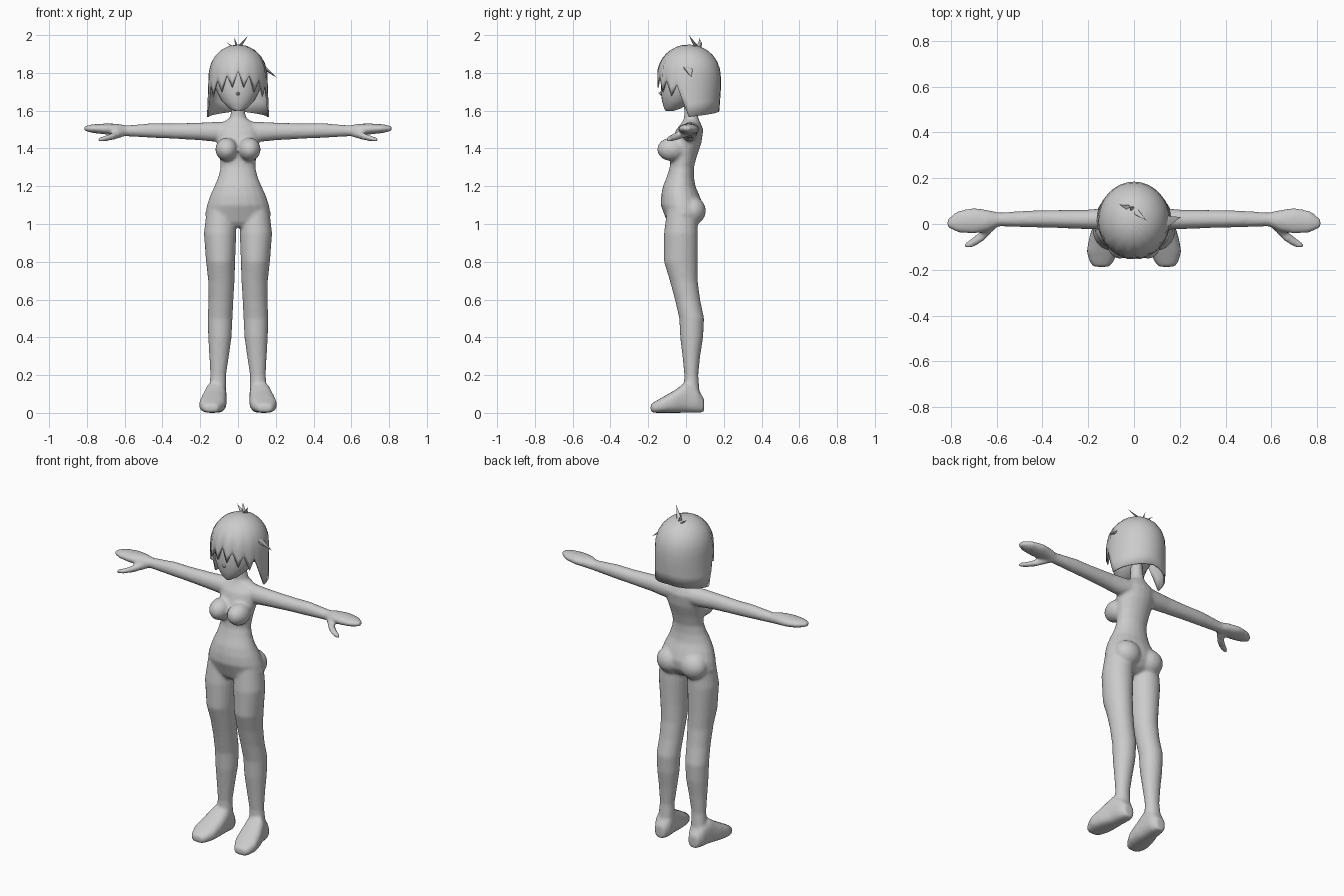
import bpy, bmesh, math
from mathutils import Vector, Matrix

cube = bpy.data.objects.get("Cube")
if cube:
    bpy.data.objects.remove(cube, do_unlink=True)

grey = bpy.data.materials.new("plain_grey")
grey.use_nodes = True
colour = (0.6, 0.6, 0.6, 1)
grey.diffuse_color = colour
grey.node_tree.nodes["Principled BSDF"].inputs["Base Color"].default_value = colour


def loft(bm, rings, axis, side=1, count=20, power=1.0):
    """Skin elliptical rings (x, y, z, radius a, radius b) set across an axis."""
    loops = []
    for x, y, z, ra, rb in rings:
        loop = []
        for i in range(count):
            c, s = (math.copysign(abs(f) ** power, f) for f in
                    (math.cos(math.tau * i / count), math.sin(math.tau * i / count)))
            a, b = ra * c, rb * s
            off = {"x": (0, a, b), "y": (a, 0, b), "z": (a, b, 0)}[axis]
            p = Vector((x, y, z)) + Vector(off)
            loop.append(bm.verts.new((p.x * side, p.y, p.z)))
        loops.append(loop)
    for low, high in zip(loops, loops[1:]):
        for i in range(count):
            j = (i + 1) % count
            bm.faces.new((low[i], low[j], high[j], high[i]))
    bm.faces.new(loops[0])
    bm.faces.new(loops[-1])


def ball(bm, centre, radii):
    bmesh.ops.create_uvsphere(bm, u_segments=20, v_segments=12, radius=1,
                              matrix=Matrix.Translation(centre) @ Matrix.Diagonal((*radii, 1)))


def finish(bm, name, angle=None):
    bmesh.ops.recalc_face_normals(bm, faces=bm.faces)
    mesh = bpy.data.meshes.new(name)
    bm.to_mesh(mesh)
    bm.free()
    mesh.materials.append(grey)
    obj = bpy.data.objects.new(name, mesh)
    bpy.context.collection.objects.link(obj)
    if angle:
        bpy.ops.object.select_all(action="DESELECT")
        obj.select_set(True)
        bpy.context.view_layer.objects.active = obj
        bpy.ops.object.shade_smooth_by_angle(angle=math.radians(angle))
    return obj


# Body: torso, limbs, hands and feet fused into one skin
body = bmesh.new()
loft(body, [(0, -.03, .985, .09, .05), (0, -.02, 1.01, .16, .08), (0, -.015, 1.05, .174, .1),
            (0, -.022, 1.1, .165, .112), (0, -.03, 1.15, .148, .102), (0, -.036, 1.2, .125, .086),
            (0, -.03, 1.25, .104, .072), (0, -.022, 1.3, .092, .064), (0, -.012, 1.36, .098, .07),
            (0, .002, 1.43, .112, .08), (0, .02, 1.5, .115, .072), (0, .027, 1.535, .088, .05),
            (0, .028, 1.56, .045, .038), (0, .025, 1.6, .036, .034), (0, .015, 1.68, .036, .034)], "z")
for side in (1, -1):
    ball(body, (.06 * side, -.075, 1.395), (.06, .078, .062))
    ball(body, (.078 * side, .035, 1.07), (.08, .07, .075))
    # Leg
    loft(body, [(.09, -.02, 1.08, .075, .08), (.095, -.027, .95, .086, .09),
                (.092, -.028, .8, .077, .089), (.088, -.012, .7, .07, .074),
                (.09, .008, .6, .066, .067), (.095, .03, .5, .066, .066),
                (.096, .03, .4, .062, .061), (.1, .028, .3, .052, .047),
                (.105, .028, .2, .042, .037), (.11, .03, .08, .048, .045)], "z", side)
    # Foot
    loft(body, [(.112, .095, .04, .03, .036), (.112, .06, .065, .05, .065),
                (.118, 0, .082, .058, .082), (.128, -.06, .06, .068, .06),
                (.137, -.12, .043, .07, .043), (.142, -.165, .03, .052, .03),
                (.142, -.187, .025, .035, .021)], "y", side, power=.75)
    # Arm and mitten hand
    loft(body, [(.05, .028, 1.49, .05, .052), (.13, .022, 1.488, .047, .052),
                (.2, .02, 1.49, .043, .047), (.35, .022, 1.492, .039, .04),
                (.45, .022, 1.495, .037, .039), (.59, .02, 1.493, .03, .029),
                (.64, .015, 1.5, .047, .031), (.7, .014, 1.503, .057, .029),
                (.77, .01, 1.505, .047, .023), (.815, .003, 1.506, .018, .012)], "x", side)
    # Thumb
    loft(body, [(.6, .01, 1.485, .025, .022), (.66, -.05, 1.465, .026, .02),
                (.7, -.078, 1.453, .022, .015), (.738, -.096, 1.447, .012, .011)], "x", side)
skin = finish(body, "body")
remesh = skin.modifiers.new("fuse", "REMESH")
remesh.mode = "VOXEL"
remesh.voxel_size = .009
remesh.use_smooth_shade = True
relax = skin.modifiers.new("relax", "SMOOTH")
relax.factor = .5
relax.iterations = 5

# Head with a small pointed nose
head = bmesh.new()
loft(head, [(0, -.088, 1.597, .018, .018), (0, -.07, 1.613, .048, .046), (0, -.045, 1.65, .086, .082),
            (0, -.028, 1.7, .112, .106), (0, -.01, 1.76, .125, .12), (0, .005, 1.84, .125, .125),
            (0, .012, 1.91, .08, .09)], "z", count=24)
loft(head, [(0, -.115, 1.688, .016, .014), (0, -.135, 1.69, .009, .008),
            (0, -.146, 1.694, .002, .002)], "y", count=8)
finish(head, "head", 50)


# Bobbed hair: a dome whose hem is jagged over the face and long at the sides and back
def hem(i, turn):
    a = abs(turn)
    if a < 1.3:
        return 1.79 - .06 * a + (-.055 if i % 2 else .02)
    return 1.65 if a < 1.45 else 1.565 + .02 * (a - 1.5)


columns, rows = 32, 9
hair = bmesh.new()
crown = hair.verts.new((0, .02, 1.95))
strands = []
for i in range(columns):
    turn = math.tau * i / columns
    turn -= math.tau if turn > math.pi else 0
    low = hem(i, turn)
    strand = []
    for r in range(1, rows + 1):
        z = 1.95 - (1.95 - low) * (r / rows) ** 1.7
        up = max(0, (z - 1.77) / .18)
        k = math.sqrt(max(0, 1 - up ** 2.2))
        flare = 1 + .25 * max(0, 1.75 - z) * abs(math.sin(turn))
        tuck = 1 - .4 * max(0, 1.72 - z)
        strand.append(hair.verts.new((.157 * k * flare * math.sin(turn),
                                      .015 - .17 * k * tuck * math.cos(turn), z)))
    strands.append(strand)
for i in range(columns):
    a, b = strands[i], strands[(i + 1) % columns]
    hair.faces.new((crown, a[0], b[0]))
    for r in range(rows - 1):
        hair.faces.new((a[r], a[r + 1], b[r + 1], b[r]))
bob = finish(hair, "hair", 50)
shell = bob.modifiers.new("thickness", "SOLIDIFY")
shell.thickness = .008

# Loose locks: flattened spikes from root to tip
locks = {"crown_lock_front": ((0, .06, 1.93), (.055, .015, 2.0), .018),
         "crown_lock_middle": ((-.005, .065, 1.93), (-.02, .075, 1.99), .014),
         "crown_lock_side": ((-.02, .07, 1.93), (-.065, .085, 1.965), .014),
         "side_lock": ((.135, .01, 1.83), (.205, .03, 1.775), .03)}
for name, (root, tip, width) in locks.items():
    root, tip = Vector(root), Vector(tip)
    way = tip - root
    spike = bmesh.new()
    place = Matrix.Translation((root + tip) / 2) @ way.to_track_quat("Z", "Y").to_matrix().to_4x4()
    bmesh.ops.create_cone(spike, cap_ends=True, segments=6, radius1=width, radius2=0, depth=way.length,
                          matrix=place @ Matrix.Diagonal((1, .4, 1, 1)))
    finish(spike, name, 40)
